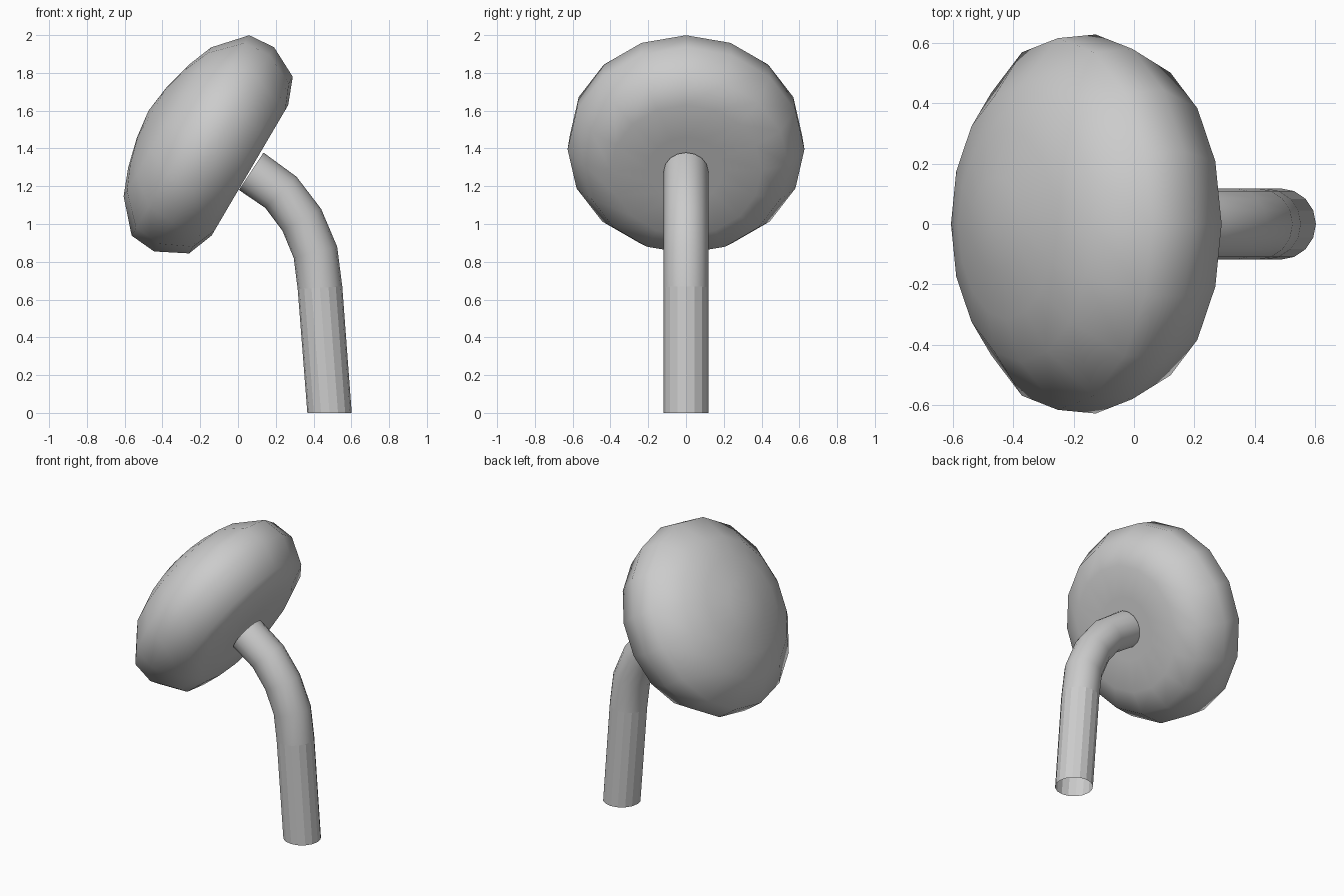
import bpy, bmesh
from math import sin, cos, pi
from mathutils import Vector

if "Cube" in bpy.data.objects:
    bpy.data.objects.remove(bpy.data.objects["Cube"])

SIDES = 16


def ring(bm, centre, a, b):
    """Closed ring of vertices around centre, spanned by half-axes a and b."""
    return [bm.verts.new(centre + a * cos(2 * pi * i / SIDES) + b * sin(2 * pi * i / SIDES))
            for i in range(SIDES)]


def bridge(bm, lower, upper, smooth=True):
    for i in range(SIDES):
        j = (i + 1) % SIDES
        bm.faces.new((lower[i], lower[j], upper[j], upper[i])).smooth = smooth


def finish(bm, name):
    mesh = bpy.data.meshes.new(name)
    bm.to_mesh(mesh)
    bm.free()
    bpy.context.collection.objects.link(bpy.data.objects.new(name, mesh))


Y = Vector((0, 1, 0))

# Cap: lathe profile (radius, height) around an axis leaning about 60 degrees to -x
axis = Vector((-0.862, 0, 0.506)).normalized()
across = Y.cross(axis)
base = Vector((0.063, 0, 1.284))
profile = [(0.20, 0.0), (0.40, 0.0), (0.542, 0.055), (0.627, 0.22), (0.615, 0.365),
           (0.457, 0.507), (0.315, 0.563), (0.157, 0.603)]
bm = bmesh.new()
rings = [ring(bm, base + axis * h, across * r, Y * r) for r, h in profile]
for lower, upper in zip(rings, rings[1:]):
    bridge(bm, lower, upper)
for edge_ring, h in ((rings[0], 0.0), (rings[-1], 0.623)):
    tip = bm.verts.new(base + axis * h)
    for i in range(SIDES):
        bm.faces.new((edge_ring[i], edge_ring[(i + 1) % SIDES], tip)).smooth = True
bmesh.ops.recalc_face_normals(bm, faces=bm.faces)
finish(bm, "mushroom_cap")

# Stem: open bent tube, each section given by its outer and inner (x, z) points
sections = [((0.602, 0.0), (0.367, 0.0)), ((0.552, 0.67), (0.316, 0.655)),
            ((0.525, 0.88), (0.295, 0.82)), ((0.44, 1.08), (0.235, 0.965)),
            ((0.31, 1.25), (0.145, 1.085)), ((0.135, 1.378), (0.005, 1.18))]
bm = bmesh.new()
rings = []
for (ox, oz), (ix, iz) in sections:
    outer, inner = Vector((ox, 0, oz)), Vector((ix, 0, iz))
    rings.append(ring(bm, (outer + inner) / 2, (outer - inner) / 2, Y * 0.118))
for k in range(len(rings) - 1):
    bridge(bm, rings[k], rings[k + 1], smooth=k > 0)
finish(bm, "mushroom_stem")
